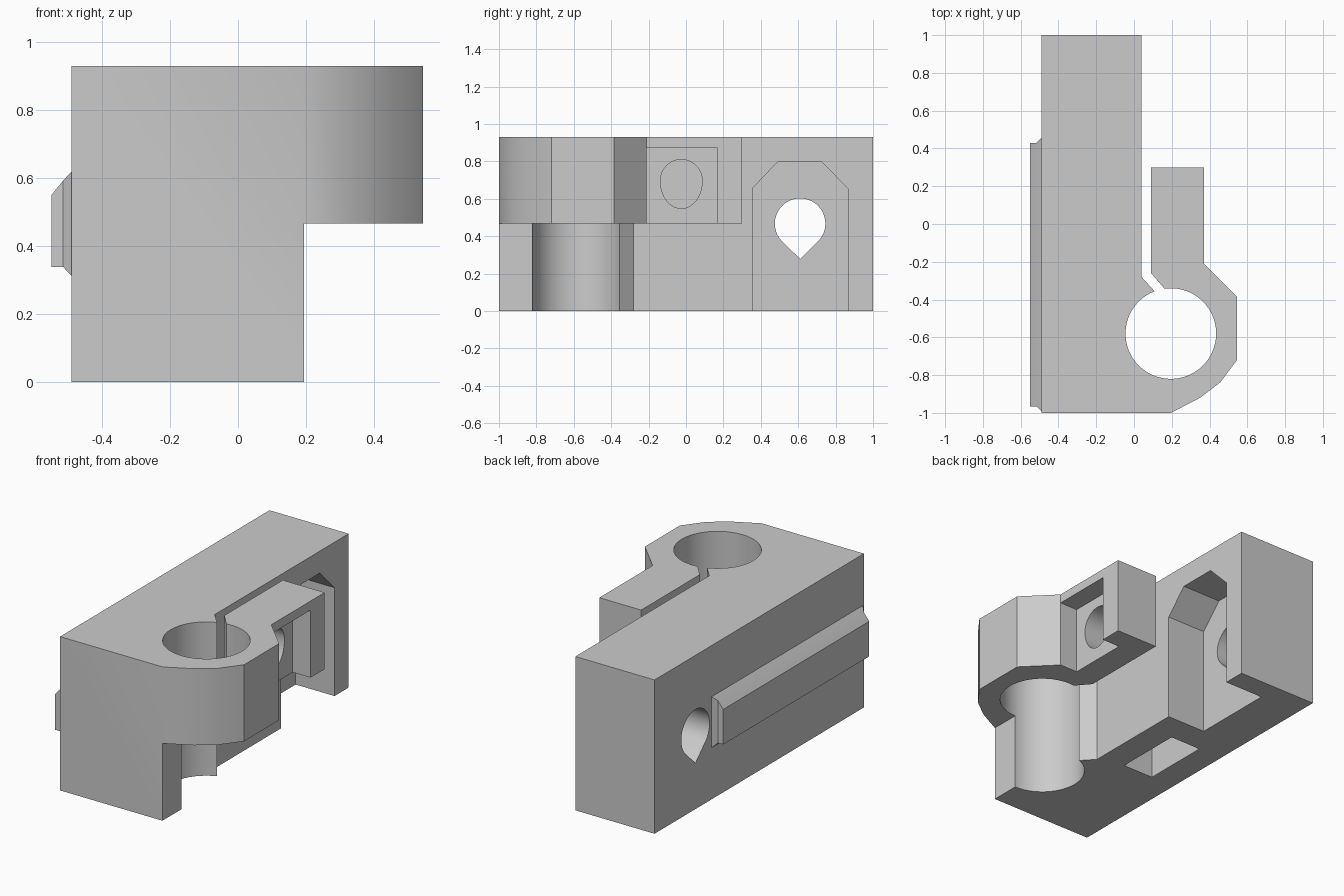
import bpy, bmesh
from math import cos, sin, radians
from mathutils import Vector

cube = bpy.data.objects.get("Cube")
if cube:
    bpy.data.objects.remove(cube, do_unlink=True)

grey = bpy.data.materials.new("plain grey")
grey.use_nodes = True
grey.diffuse_color = (0.6, 0.6, 0.6, 1)
grey.node_tree.nodes["Principled BSDF"].inputs["Base Color"].default_value = grey.diffuse_color


def finish(name, bm):
    """Turn a bmesh into a grey object."""
    bmesh.ops.recalc_face_normals(bm, faces=bm.faces)
    mesh = bpy.data.meshes.new(name)
    bm.to_mesh(mesh)
    bm.free()
    mesh.materials.append(grey)
    obj = bpy.data.objects.new(name, mesh)
    bpy.context.collection.objects.link(obj)
    return obj


def prism(name, outline, axis, low, high):
    """Extrude a 2D outline along z (points x, y) or along x (points y, z)."""
    bm = bmesh.new()
    place = (lambda a, b: (a, b, low)) if axis == "z" else (lambda a, b: (low, a, b))
    face = bm.faces.new([bm.verts.new(place(a, b)) for a, b in outline])
    made = bmesh.ops.extrude_face_region(bm, geom=[face])["geom"]
    shift = Vector((0, 0, high - low)) if axis == "z" else Vector((high - low, 0, 0))
    bmesh.ops.translate(bm, vec=shift, verts=[g for g in made if isinstance(g, bmesh.types.BMVert)])
    return finish(name, bm)


def arc(cx, cy, rx, ry, start, end, steps):
    angles = [radians(start + (end - start) * i / steps) for i in range(steps + 1)]
    return [(cx + rx * cos(a), cy + ry * sin(a)) for a in angles]


def rect(a0, a1, b0, b1):
    return [(a0, b0), (a1, b0), (a1, b1), (a0, b1)]


def activate(obj):
    bpy.ops.object.select_all(action="DESELECT")
    obj.select_set(True)
    bpy.context.view_layer.objects.active = obj


def cut(obj, cutter):
    cutter.hide_render = True
    mod = obj.modifiers.new("cut", "BOOLEAN")
    mod.operation, mod.solver, mod.object = "DIFFERENCE", "EXACT", cutter
    activate(obj)
    bpy.ops.object.modifier_apply(modifier=mod.name)
    bpy.data.objects.remove(cutter, do_unlink=True)


# Block with the split clamp ring and its arm, as one outline
outline = [(-0.49, 1), (-0.49, -1), (0.195, -1), (0.35, -0.92), (0.455, -0.84),
           (0.545, -0.72), (0.545, -0.385), (0.37, -0.21), (0.37, 0.3),
           (0.09, 0.3), (0.09, -0.26)]
outline += arc(0.195, -0.58, 0.24, 0.24, 98, -249, 64)
outline += [(0.04, -0.28), (0.04, 1)]
body = prism("clamp_block", outline, "z", 0, 0.93)

# Space under the ring and arm
under = [(0.195, -1.1), (0.195, -0.5), (0.135, -0.35), (0.065, -0.27),
         (0.065, 0.4), (0.7, 0.4), (0.7, -1.1)]
cut(body, prism("under_cutter", under, "z", -0.1, 0.467))

# Screw head pocket in the arm, nut slot in the block
cut(body, prism("arm_pocket_cutter", rect(-0.21, 0.165, 0.4, 0.875), "x", 0.25, 0.7))
cut(body, prism("nut_slot_cutter", rect(-0.235, 0.185, -0.1, 0.875), "x", -0.33, -0.124))

# Clamp screw hole, round above and drawn out below
screw = arc(-0.025, 0.695, 0.112, 0.115, 0, 180, 20) + arc(-0.025, 0.695, 0.112, 0.147, 180, 360, 20)[1:-1]
cut(body, prism("screw_cutter", screw, "x", -0.42, 0.6))

# Chamfered side pocket and the teardrop hole through it
pocket = [(0.355, -0.1), (0.865, -0.1), (0.865, 0.655), (0.725, 0.797), (0.49, 0.797), (0.355, 0.655)]
cut(body, prism("side_pocket_cutter", pocket, "x", -0.22, 0.3))
teardrop = arc(0.61, 0.467, 0.135, 0.135, -45, 225, 40) + [(0.61, 0.278)]
cut(body, prism("teardrop_cutter", teardrop, "x", -0.7, 0.2))

# Key rail on the left-hand wall: three loops bridged, flared at the root
bm = bmesh.new()
sections = [(-0.49, -0.99, 0.455, 0.312, 0.62),
            (-0.515, -0.965, 0.43, 0.338, 0.593),
            (-0.55, -0.965, 0.43, 0.338, 0.55)]
loops = [[bm.verts.new((x, y, z)) for y, z in rect(y0, y1, z0, z1)]
         for x, y0, y1, z0, z1 in sections]
for one, two in zip(loops, loops[1:]):
    for i in range(4):
        j = (i + 1) % 4
        bm.faces.new((one[i], one[j], two[j], two[i]))
bm.faces.new(loops[0])
bm.faces.new(loops[-1])
rail = finish("key_rail", bm)

for obj in (body, rail):
    activate(obj)
    bpy.ops.object.shade_smooth_by_angle(angle=radians(30))
